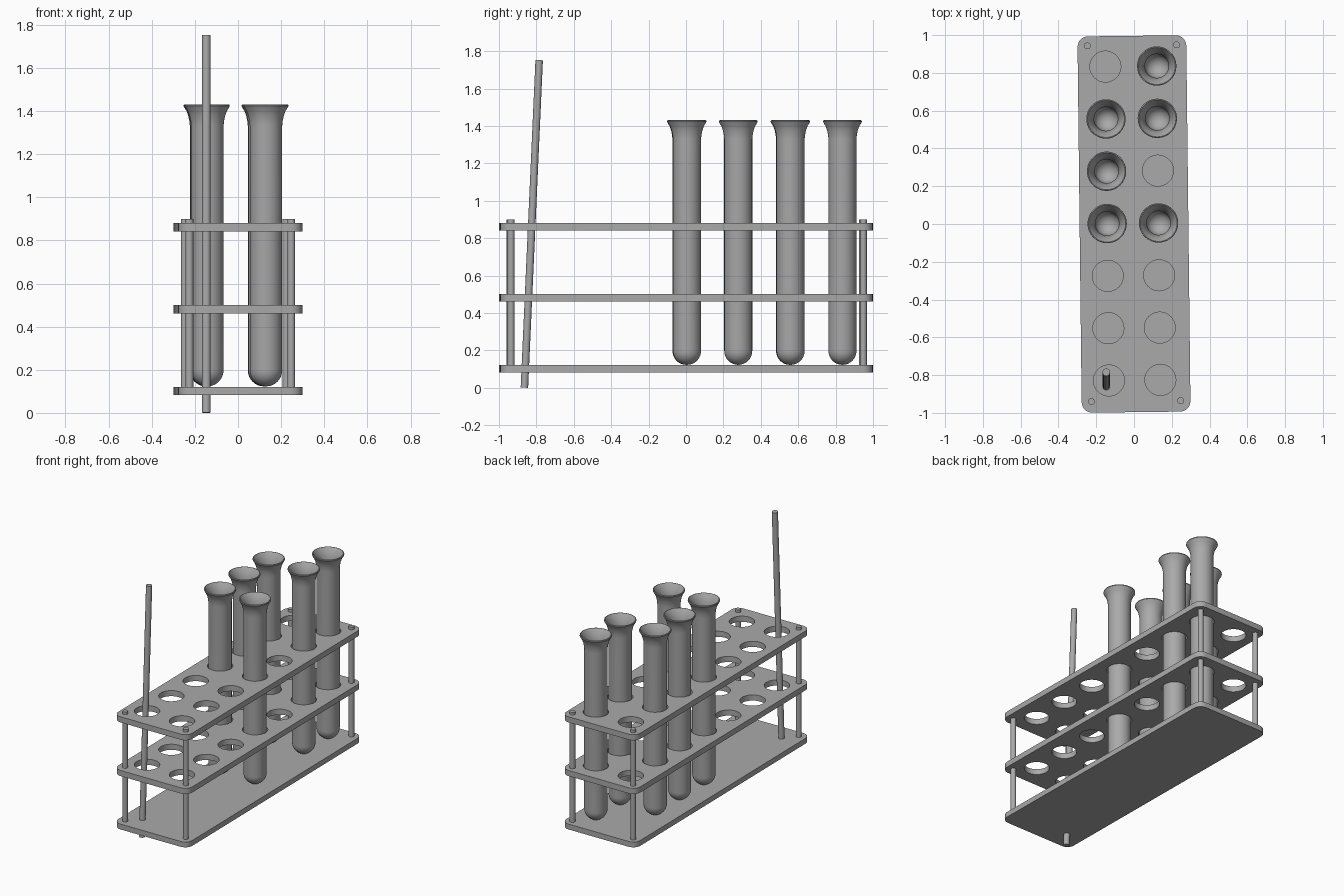
import bpy, bmesh, math
from mathutils import Matrix, Vector

cube = bpy.data.objects.get("Cube")
if cube:
    bpy.data.objects.remove(cube, do_unlink=True)

# Single grey material
GREY = (0.4, 0.4, 0.4, 1.0)
mat = bpy.data.materials.new("plain_grey")
mat.use_nodes = True
mat.diffuse_color = GREY
bsdf = next(n for n in mat.node_tree.nodes if n.type == 'BSDF_PRINCIPLED')
bsdf.inputs["Base Color"].default_value = GREY

# The whole rack is turned very slightly about z
TURN = Matrix.Rotation(0.0115, 4, 'Z')
HOLE_X, HOLE_R, ROW_GAP = 0.136, 0.082, 0.277
TUBE_R, TUBE_WALL = 0.075, 0.012


def finish(name, bm, matrix):
    """Turn a bmesh into a shaded object with the grey material."""
    bmesh.ops.recalc_face_normals(bm, faces=bm.faces)
    mesh = bpy.data.meshes.new(name)
    bm.to_mesh(mesh)
    bm.free()
    for p in mesh.polygons:
        p.use_smooth = True
    mesh.set_sharp_from_angle(angle=math.radians(35))
    mesh.materials.clear()
    mesh.materials.append(mat)
    obj = bpy.data.objects.new(name, mesh)
    obj.matrix_world = matrix
    bpy.context.collection.objects.link(obj)
    return obj


def hole_centre(col, row):
    return Vector((col * HOLE_X - 0.006, 0.004 + row * ROW_GAP, 0))


def arc(cx, cy, r, a0, a1, n):
    """n + 1 points on an arc, angles in degrees."""
    angles = [math.radians(a0 + (a1 - a0) * i / n) for i in range(n + 1)]
    return [(cx + r * math.cos(a), cy + r * math.sin(a)) for a in angles]


def plate(name, z0, z1, holes):
    """Rounded board, filled from outline loops and extruded."""
    hx, hy, r = 0.288, 0.996, 0.055
    outline = []
    for sx, sy, a in ((1, 1, 0), (-1, 1, 90), (-1, -1, 180), (1, -1, 270)):
        outline += arc(sx * (hx - r), sy * (hy - r), r, a, a + 90, 6)
    loops = [outline]
    if holes:
        for col in (-1, 1):
            for row in range(-3, 4):
                c = hole_centre(col, row)
                loops.append(arc(c.x, c.y, HOLE_R, 0, 360, 40)[:-1])
    curve = bpy.data.curves.new(name + "_outline", 'CURVE')
    curve.dimensions = '2D'
    curve.fill_mode = 'BOTH'
    curve.extrude = (z1 - z0) / 2
    for pts in loops:
        s = curve.splines.new('POLY')
        s.points.add(len(pts) - 1)
        for p, (x, y) in zip(s.points, pts):
            p.co = (x, y, 0, 1)
        s.use_cyclic_u = True
    temp = bpy.data.objects.new(name + "_outline", curve)
    mesh = bpy.data.meshes.new_from_object(temp)
    bm = bmesh.new()
    bm.from_mesh(mesh)
    bmesh.ops.remove_doubles(bm, verts=bm.verts, dist=1e-5)
    bpy.data.objects.remove(temp)
    bpy.data.curves.remove(curve)
    bpy.data.meshes.remove(mesh)
    finish(name, bm, TURN @ Matrix.Translation((0, 0, (z0 + z1) / 2)))


def rod(name, a, b, r, matrix):
    """Capped cylinder between two points."""
    a, b = Vector(a), Vector(b)
    d = b - a
    bm = bmesh.new()
    bmesh.ops.create_cone(bm, cap_ends=True, segments=24, radius1=r,
                          radius2=r, depth=d.length)
    aim = d.to_track_quat('Z', 'Y').to_matrix().to_4x4()
    finish(name, bm, matrix @ Matrix.Translation((a + b) / 2) @ aim)


def test_tube(name, centre):
    """Hollow round-bottomed tube with a flared lip, made by spinning a profile."""
    bottom, inner = 0.123, TUBE_R - TUBE_WALL
    cz = bottom + TUBE_R
    outer_wall = arc(0, cz, TUBE_R, -90, 0, 10)
    lip = [(0.075, 1.330), (0.077, 1.352), (0.082, 1.376), (0.090, 1.399),
           (0.101, 1.417), (0.104, 1.423), (0.103, 1.429), (0.098, 1.431),
           (0.088, 1.415), (0.077, 1.395), (0.069, 1.370), (0.065, 1.345),
           (0.063, 1.325)]
    inner_wall = arc(0, cz, inner, 0, -90, 10)
    profile = outer_wall + lip + inner_wall
    bm = bmesh.new()
    verts = [bm.verts.new((x, 0, z)) for x, z in profile]
    edges = [bm.edges.new(pair) for pair in zip(verts, verts[1:])]
    bmesh.ops.spin(bm, geom=verts + edges, cent=(0, 0, 0), axis=(0, 0, 1),
                   angle=math.tau, steps=48, use_merge=True)
    bmesh.ops.remove_doubles(bm, verts=bm.verts, dist=1e-5)
    finish(name, bm, TURN @ Matrix.Translation(centre))


# Three boards of the rack
plate("base_plate", 0.083, 0.121, False)
plate("middle_plate", 0.461, 0.501, True)
plate("top_plate", 0.841, 0.881, True)

# Corner posts
for sx, side in ((-1, "right"), (1, "left")):
    for sy, end in ((-1, "front"), (1, "back")):
        x, y = sx * 0.236, sy * 0.942 + 0.004
        rod(f"post_{end}_{side}", (x, y, 0.10), (x, y, 0.90), 0.018, TURN)

# Test tubes: (column, row)
for i, (col, row) in enumerate(
        [(-1, 0), (-1, 1), (-1, 2), (1, 0), (1, 2), (1, 3)], 1):
    test_tube(f"test_tube_{i}", hole_centre(col, row))

# Leaning stirring rod
rod("stirring_rod", (-0.147, -0.864, 0.001), (-0.147, -0.785, 1.752), 0.02,
    Matrix.Identity(4))
